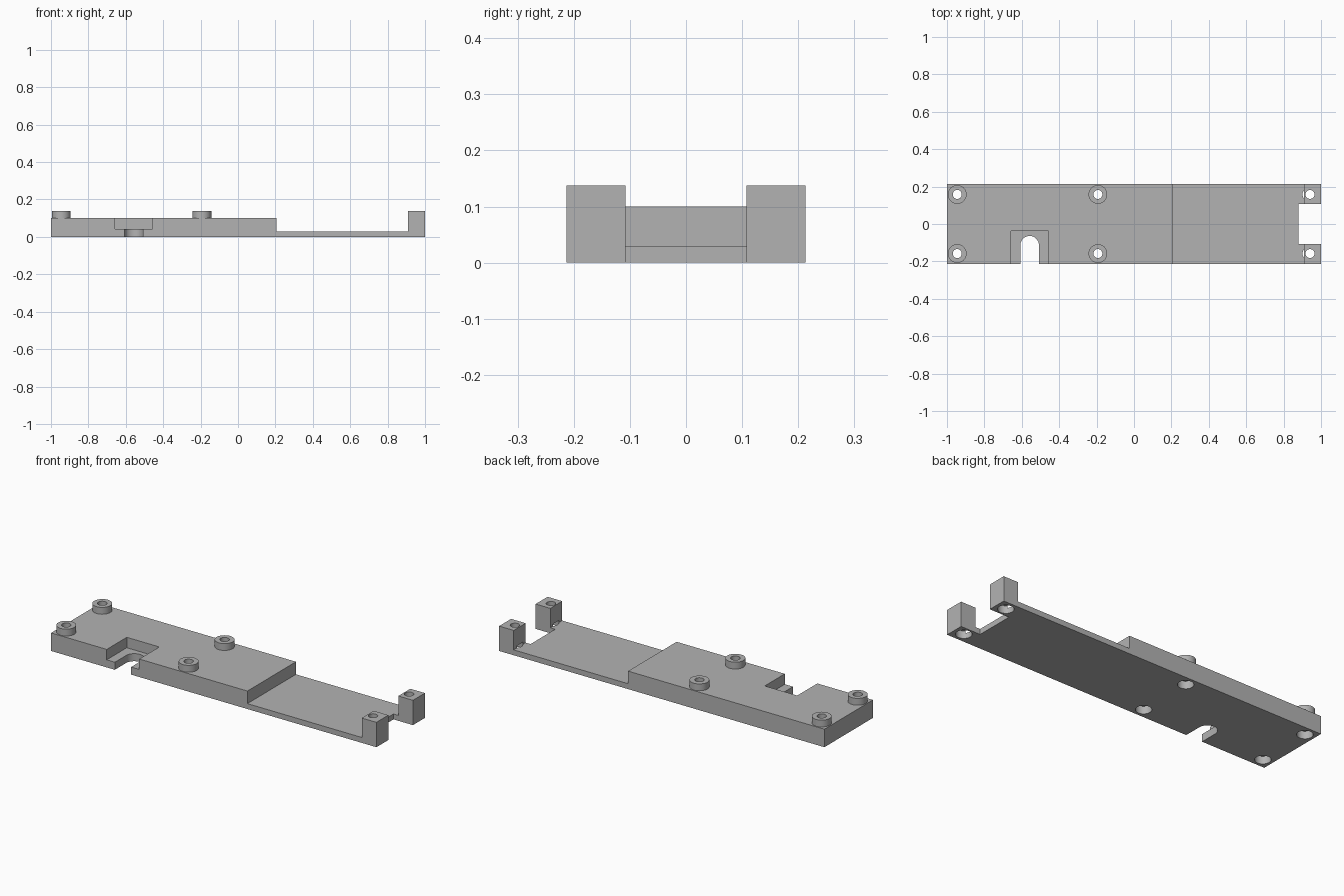
import bpy
import bmesh
from math import pi, cos, sin

if "Cube" in bpy.data.objects:
    bpy.data.objects.remove(bpy.data.objects["Cube"], do_unlink=True)

HALF_W = 0.213       # half depth of the plate
TOP = 0.138          # top of the legs and bosses
DECK = 0.1           # top of the thick section
HOLE_Y = 0.158

grey = bpy.data.materials.new("mid_grey")
grey.use_nodes = True
grey.diffuse_color = (0.45, 0.45, 0.45, 1)
grey.node_tree.nodes["Principled BSDF"].inputs["Base Color"].default_value = (0.45, 0.45, 0.45, 1)


def prism(name, points, direction):
    """Extrude a closed outline of 3D points along a direction."""
    bm = bmesh.new()
    face = bm.faces.new([bm.verts.new(p) for p in points])
    result = bmesh.ops.extrude_face_region(bm, geom=[face])
    moved = [g for g in result["geom"] if isinstance(g, bmesh.types.BMVert)]
    bmesh.ops.translate(bm, verts=moved, vec=direction)
    bmesh.ops.recalc_face_normals(bm, faces=bm.faces)
    mesh = bpy.data.meshes.new(name)
    bm.to_mesh(mesh)
    bm.free()
    mesh.materials.append(grey)
    obj = bpy.data.objects.new(name, mesh)
    bpy.context.collection.objects.link(obj)
    return obj


def box(name, x0, x1, y0, y1, z0, z1):
    return prism(name, [(x0, y0, z0), (x1, y0, z0), (x1, y1, z0), (x0, y1, z0)], (0, 0, z1 - z0))


def cylinder(name, x, y, r, z0, z1, n=32):
    ring = [(x + r * cos(2 * pi * i / n), y + r * sin(2 * pi * i / n), z0) for i in range(n)]
    return prism(name, ring, (0, 0, z1 - z0))


def combine(target, tool, operation):
    """Apply a boolean and remove the tool object."""
    mod = target.modifiers.new(operation, "BOOLEAN")
    mod.operation = operation
    mod.solver = "EXACT"
    mod.object = tool
    bpy.context.view_layer.objects.active = target
    bpy.ops.object.modifier_apply(modifier=mod.name)
    bpy.data.objects.remove(tool, do_unlink=True)


# Base: stepped side profile with a raised end
profile = [(-1, 0), (1, 0), (1, TOP), (0.91, TOP), (0.91, 0.03),
           (0.207, 0.03), (0.207, DECK), (-1, DECK)]
base = prism("mounting_base", [(x, -HALF_W, z) for x, z in profile], (0, 2 * HALF_W, 0))

# End notch splits the raised end into two legs
combine(base, box("notch_cutter", 0.88, 1.1, -0.108, 0.108, -0.1, 0.3), "DIFFERENCE")

# Front pocket and the round-ended slot in its floor
combine(base, box("pocket_cutter", -0.658, -0.458, -0.3, -0.037, 0.042, 0.3), "DIFFERENCE")
arc = [(-0.558 + 0.05 * cos(pi * i / 16), -0.114 + 0.05 * sin(pi * i / 16), -0.1) for i in range(17)]
slot = [(-0.508, -0.3, -0.1)] + arc + [(-0.608, -0.3, -0.1)]
combine(base, prism("slot_cutter", slot, (0, 0, 0.3)), "DIFFERENCE")

# Bosses on the deck, with counterbored screw holes through bosses and legs
for x in (-0.945, -0.193, 0.941):
    for y in (-HOLE_Y, HOLE_Y):
        if x < 0.5:
            combine(base, cylinder("boss", x, y, 0.05, DECK - 0.02, TOP), "UNION")
        combine(base, cylinder("counterbore_cutter", x, y, 0.04, -0.1, 0.042), "DIFFERENCE")
        combine(base, cylinder("hole_cutter", x, y, 0.024, -0.1, 0.3), "DIFFERENCE")

# Smooth the round walls, keep the edges crisp
bpy.ops.object.select_all(action="DESELECT")
base.select_set(True)
bpy.context.view_layer.objects.active = base
bpy.ops.object.shade_smooth_by_angle(angle=pi / 6)
